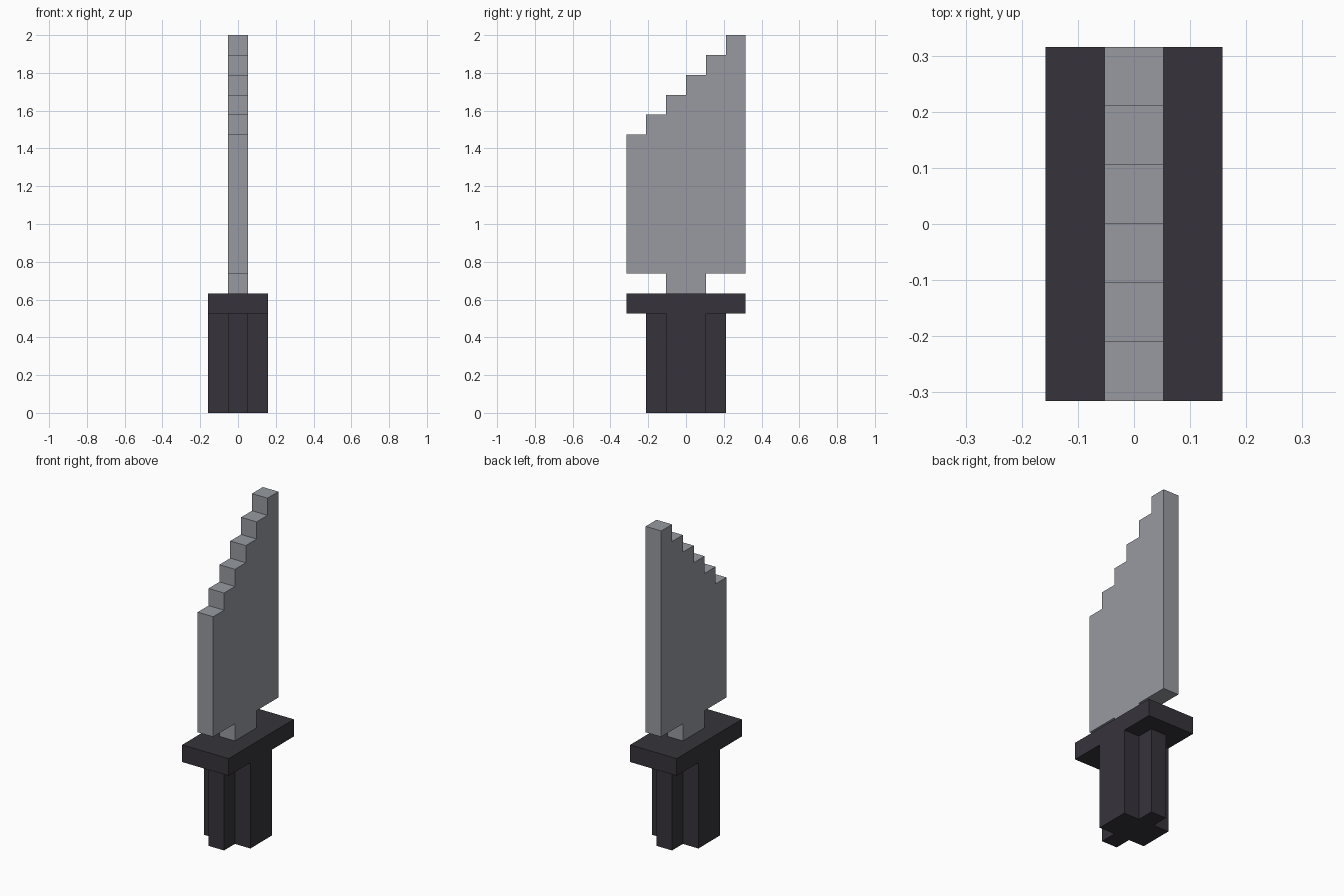
import bpy
import bmesh
from mathutils import Vector

cube = bpy.data.objects.get("Cube")
if cube:
    bpy.data.objects.remove(cube, do_unlink=True)

U = 2 / 19  # one block


def material(name, rgb):
    mat = bpy.data.materials.new(name)
    mat.use_nodes = True
    mat.diffuse_color = (*rgb, 1)
    bsdf = mat.node_tree.nodes["Principled BSDF"]
    bsdf.inputs["Base Color"].default_value = (*rgb, 1)
    bsdf.inputs["Roughness"].default_value = 0.8
    return mat


def prism(name, outline, extrude, mat):
    """Extrude a closed outline, given in blocks, along a vector."""
    bm = bmesh.new()
    base = bm.faces.new([bm.verts.new(Vector(p) * U) for p in outline])
    result = bmesh.ops.extrude_face_region(bm, geom=[base], use_keep_orig=True)
    moved = [g for g in result["geom"] if isinstance(g, bmesh.types.BMVert)]
    bmesh.ops.translate(bm, verts=moved, vec=Vector(extrude) * U)
    bmesh.ops.recalc_face_normals(bm, faces=bm.faces)
    mesh = bpy.data.meshes.new(name)
    bm.to_mesh(mesh)
    bm.free()
    mesh.materials.append(mat)
    obj = bpy.data.objects.new(name, mesh)
    bpy.context.collection.objects.link(obj)
    return obj


steel = material("steel grey", (0.309, 0.323, 0.356))
dark = material("dark charcoal", (0.037, 0.034, 0.044))

# Grip: cross-shaped column
quarter = [(1.5, 1), (0.5, 1), (0.5, 2)]
cross = quarter + [(-x, y) for x, y in reversed(quarter)]
cross += [(-x, -y) for x, y in cross]
prism("grip", [(x, y, 0) for x, y in cross], (0, 0, 5), dark)

# Guard: flat slab
slab = [(-1.5, -3), (1.5, -3), (1.5, 3), (-1.5, 3)]
prism("guard", [(x, y, 5) for x, y in slab], (0, 0, 1), dark)

# Blade: narrow neck, straight spine and a stepped edge
side = [(-1, 6), (1, 6), (1, 7), (3, 7)]
for i in range(6):
    side += [(3 - i, 19 - i), (2 - i, 19 - i)]
side += [(-3, 7), (-1, 7)]
prism("blade", [(-0.5, y, z) for y, z in side], (1, 0, 0), steel)
